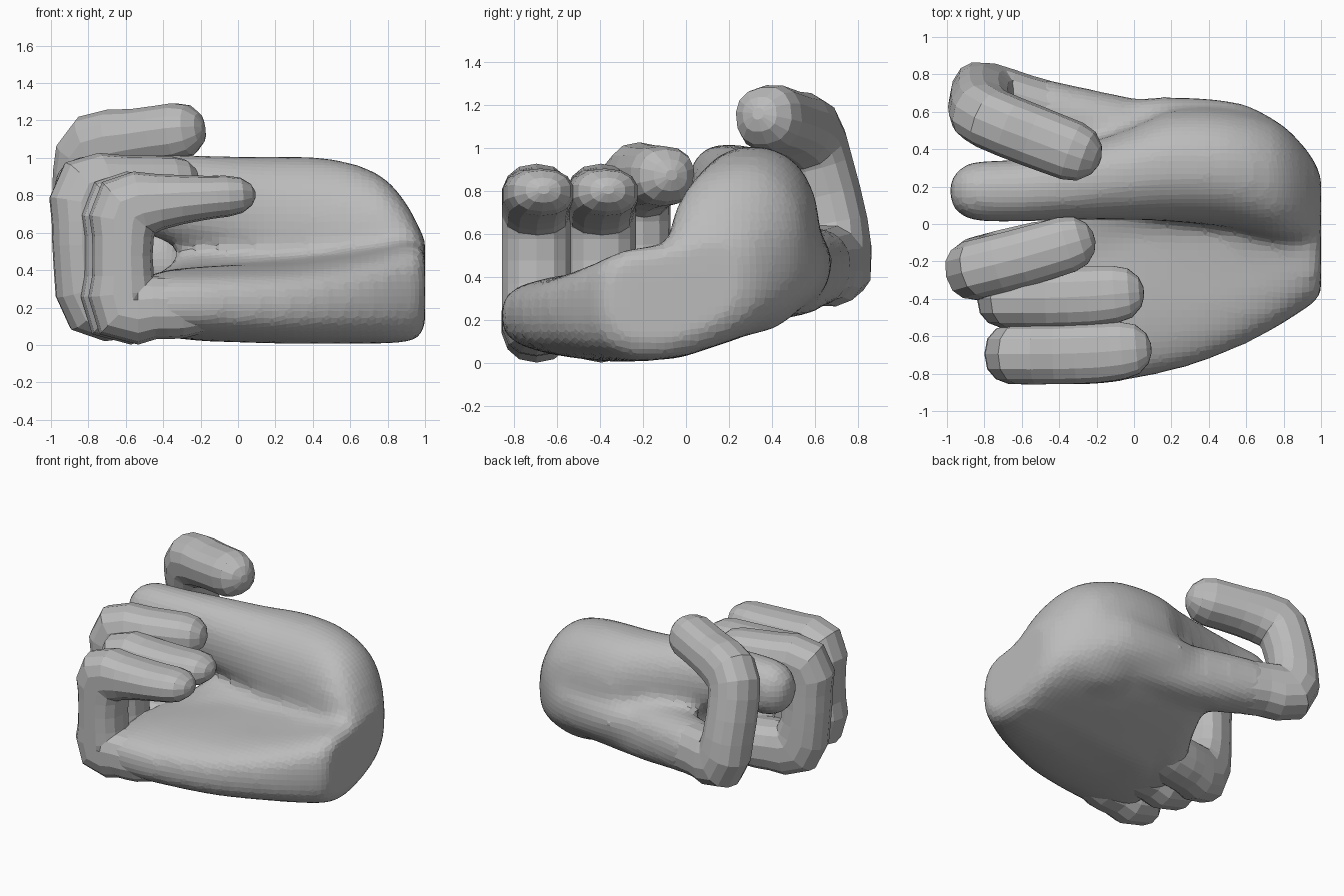
import bpy, bmesh, math
from mathutils import Vector

cube = bpy.data.objects.get("Cube")
if cube:
    bpy.data.objects.remove(cube, do_unlink=True)

grey = bpy.data.materials.new("plain grey")
grey.use_nodes = True
grey.diffuse_color = (0.5, 0.5, 0.5, 1)
grey.node_tree.nodes["Principled BSDF"].inputs["Base Color"].default_value = (0.5, 0.5, 0.5, 1)


def spline(points, steps):
    """Catmull-Rom through rows of numbers."""
    rows = [Vector(p) for p in points]
    rows = [rows[0] * 2 - rows[1]] + rows + [rows[-1] * 2 - rows[-2]]
    out = []
    for a, b, c, d in zip(rows, rows[1:], rows[2:], rows[3:]):
        for i in range(steps):
            t = i / steps
            out.append(b + (c - a) * (t / 2) + (a * 2 - b * 5 + c * 4 - d) * (t * t / 2)
                       + (b * 3 - a - c * 3 + d) * (t ** 3 / 2))
    return out + [rows[-2]]


def rounded(angle, power):
    c, s = math.cos(angle), math.sin(angle)
    return math.copysign(abs(c) ** power, c), math.copysign(abs(s) ** power, s)


def loft(name, rings):
    """Skin a list of vertex rings and close both ends."""
    bm = bmesh.new()
    loops = [[bm.verts.new(p) for p in ring] for ring in rings]
    n = len(loops[0])
    for a, b in zip(loops, loops[1:]):
        for i in range(n):
            j = (i + 1) % n
            bm.faces.new((a[i], a[j], b[j], b[i]))
    bm.faces.new(loops[0])
    bm.faces.new(loops[-1][::-1])
    bmesh.ops.recalc_face_normals(bm, faces=bm.faces)
    mesh = bpy.data.meshes.new(name)
    bm.to_mesh(mesh)
    bm.free()
    mesh.materials.append(grey)
    obj = bpy.data.objects.new(name, mesh)
    bpy.context.collection.objects.link(obj)
    return obj


def digit(name, path, radii, side=(0, 1, 0), sides=14, power=0.85, steps=2, axis=None):
    """Sweep a rounded section along a path and finish it with a domed tip."""
    centres = [Vector(p) for p in spline(path, steps)]
    sizes = spline(radii, steps)
    rings = []

    def ring(centre, tangent, w, h):
        s = Vector(side)
        s = (s - tangent * s.dot(tangent)).normalized()
        up = tangent.cross(s)
        out = []
        for k in range(sides):
            u, v = rounded(math.tau * (k + 0.5) / sides, power)
            out.append(centre + s * (u * w) + up * (v * h))
        rings.append(out)

    last = len(centres) - 1
    for i, c in enumerate(centres):
        tangent = (centres[min(i + 1, last)] - centres[max(i - 1, 0)]).normalized()
        if axis:
            tangent = Vector(axis)
        ring(c, tangent, *sizes[i])
    w, h = sizes[-1]
    for a in (30, 58, 80):
        a = math.radians(a)
        ring(centres[-1] + tangent * (math.sin(a) * w), tangent, w * math.cos(a), h * math.cos(a))
    return loft(name, rings)


# Palm slab: stations of x, y min, y max, half thickness, lift
stations = [(-0.52, -0.84, -0.06, 0.15, -0.01), (-0.38, -0.86, 0.18, 0.18, 0),
            (-0.2, -0.86, 0.6, 0.2, 0), (0, -0.83, 0.67, 0.21, 0), (0.3, -0.76, 0.68, 0.22, 0),
            (0.6, -0.64, 0.64, 0.24, 0.02), (0.8, -0.53, 0.52, 0.26, 0.04),
            (0.92, -0.45, 0.4, 0.27, 0.06), (0.98, -0.41, 0.31, 0.25, 0.07),
            (1.0, -0.37, 0.25, 0.21, 0.08)]
rings = []
for x, lo, hi, thick, lift in spline(stations, 2):
    ring = []
    for k in range(28):
        u, v = rounded(math.tau * k / 28, 0.65)
        y = (lo + hi) / 2 + u * (hi - lo) / 2
        rise = 0.32 * max(0, y + 0.1)
        ring.append((x, y, 0.22 + lift + rise + v * thick))
    rings.append(ring)
palm = loft("palm", rings)

# Thumb with its base mound
thumb = digit("thumb",
              [(0.99, 0.1, 0.44), (0.96, 0.13, 0.46), (0.88, 0.18, 0.49), (0.75, 0.24, 0.53),
               (0.5, 0.30, 0.57), (0.2, 0.31, 0.64), (0, 0.27, 0.71), (-0.3, 0.22, 0.77),
               (-0.6, 0.18, 0.82), (-0.83, 0.175, 0.82)],
              [(0.14, 0.12), (0.21, 0.19), (0.27, 0.30), (0.32, 0.39), (0.32, 0.43),
               (0.3, 0.37), (0.25, 0.3), (0.2, 0.25), (0.17, 0.2), (0.165, 0.195)],
              sides=20, power=0.9, axis=(-1, 0, 0))

# Root of the index finger, running out of the back of the palm
index_root = digit("index_root", [(0.4, 0.42, 0.38), (-0.05, 0.48, 0.42), (-0.5, 0.6, 0.45)],
                   [(0.18, 0.17), (0.2, 0.21), (0.18, 0.185)])

# Blend the palm pieces into one skin
bpy.ops.object.select_all(action='DESELECT')
for piece in (palm, thumb, index_root):
    piece.select_set(True)
bpy.context.view_layer.objects.active = palm
bpy.ops.object.join()
remesh = palm.modifiers.new("blend", 'REMESH')
remesh.mode = 'VOXEL'
remesh.voxel_size = 0.04
soften = palm.modifiers.new("soften", 'SMOOTH')
soften.iterations = 9
palm.name = "palm_and_thumb"

# Little and ring fingers share one curl
curl = [(-0.1, 0.21), (-0.3, 0.2), (-0.45, 0.2), (-0.6, 0.2), (-0.615, 0.37), (-0.615, 0.58),
        (-0.59, 0.725), (-0.42, 0.765), (-0.2, 0.785), (-0.06, 0.795)]
girth = [(0.11, 0.12), (0.15, 0.165), (0.165, 0.17), (0.165, 0.2), (0.165, 0.165), (0.165, 0.165),
         (0.165, 0.2), (0.165, 0.15), (0.165, 0.12), (0.155, 0.11)]
for name, y, shift in (("little_finger", -0.695, 0), ("ring_finger", -0.395, -0.04)):
    digit(name, [(x + shift, y + 0.08 * max(0, x + 0.3), z) for x, z in curl], girth)

# Middle finger
digit("middle_finger",
      [(0, -0.1, 0.24), (-0.4, -0.14, 0.21), (-0.6, -0.17, 0.21), (-0.76, -0.21, 0.23),
       (-0.82, -0.23, 0.42), (-0.83, -0.24, 0.66), (-0.8, -0.23, 0.82), (-0.6, -0.18, 0.86),
       (-0.36, -0.11, 0.87)],
      [(0.14, 0.14), (0.17, 0.17), (0.165, 0.175), (0.165, 0.2), (0.165, 0.165), (0.165, 0.165),
       (0.16, 0.2), (0.16, 0.155), (0.155, 0.14)], side=(-0.25, 1, 0))

# Index finger, raised above the others
digit("index_finger",
      [(-0.1, 0.49, 0.42), (-0.4, 0.57, 0.44), (-0.6, 0.63, 0.455), (-0.77, 0.69, 0.47),
       (-0.82, 0.68, 0.64), (-0.82, 0.61, 0.92), (-0.76, 0.56, 1.06), (-0.54, 0.47, 1.11),
       (-0.33, 0.39, 1.14)],
      [(0.13, 0.13), (0.17, 0.175), (0.17, 0.18), (0.165, 0.2), (0.165, 0.165),
       (0.165, 0.165), (0.165, 0.185), (0.165, 0.155), (0.16, 0.155)], side=(0.35, 0.9, 0.15))
